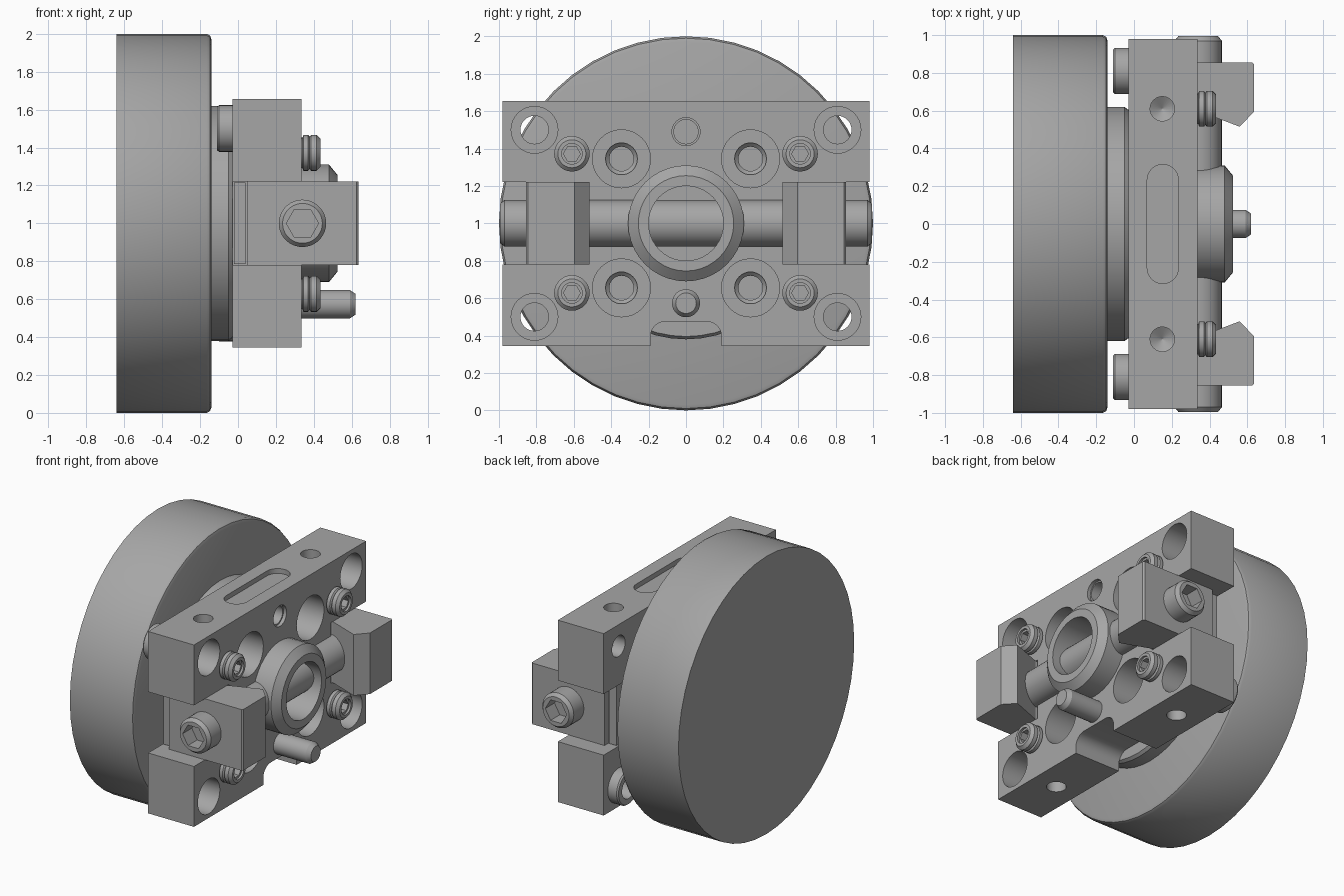
import bpy, bmesh
from math import cos, sin, pi, radians
from mathutils import Vector

cube = bpy.data.objects.get("Cube")
if cube:
    bpy.data.objects.remove(cube, do_unlink=True)

metal = bpy.data.materials.new("plain grey metal")
metal.use_nodes = True
GREY = (0.38, 0.38, 0.38, 1)
metal.diffuse_color = GREY
metal.node_tree.nodes["Principled BSDF"].inputs["Base Color"].default_value = GREY
SIDES = (-1, 1)


def finish(name, bm, smooth=True):
    bmesh.ops.recalc_face_normals(bm, faces=bm.faces)
    mesh = bpy.data.meshes.new(name)
    bm.to_mesh(mesh)
    bm.free()
    mesh.materials.append(metal)
    obj = bpy.data.objects.new(name, mesh)
    bpy.context.scene.collection.objects.link(obj)
    if smooth:
        shade(obj)
    return obj


def shade(obj):
    bpy.ops.object.select_all(action="DESELECT")
    obj.select_set(True)
    bpy.context.view_layer.objects.active = obj
    bpy.ops.object.shade_smooth_by_angle(angle=radians(32))


def lathe(name, profile, centre=(0, 0, 0), axis="x", sides=32, closed=False):
    """Turn (position, radius) points about the x, y or z axis."""
    bm = bmesh.new()
    rings = []
    for pos, r in profile:
        ring = []
        for i in range(sides):
            a, b = r * cos(2 * pi * i / sides), r * sin(2 * pi * i / sides)
            p = {"x": (pos, a, b), "y": (a, pos, b), "z": (a, b, pos)}[axis]
            ring.append(bm.verts.new(Vector(p) + Vector(centre)))
        rings.append(ring)
    pairs = list(zip(rings, rings[1:]))
    if closed:
        pairs.append((rings[-1], rings[0]))
    else:
        bm.faces.new(rings[0])
        bm.faces.new(rings[-1])
    for lower, upper in pairs:
        for i in range(sides):
            j = (i + 1) % sides
            bm.faces.new((lower[i], lower[j], upper[j], upper[i]))
    return finish(name, bm)


def box(name, x, y, z, round_edges=None, radius=0):
    """Box between limits, with the edges along one axis optionally rounded."""
    bm = bmesh.new()
    bmesh.ops.create_cube(bm, size=1)
    for v in bm.verts:
        v.co = [lim[0] + (c + 0.5) * (lim[1] - lim[0]) for c, lim in zip(v.co, (x, y, z))]
    if round_edges is not None:
        edges = [e for e in bm.edges
                 if abs((e.verts[0].co - e.verts[1].co).normalized()[round_edges]) > 0.9]
        bmesh.ops.bevel(bm, geom=edges, offset=radius, segments=8, profile=0.5, affect="EDGES")
    return finish(name, bm, False)


def cut(obj, cutters):
    for c in cutters:
        mod = obj.modifiers.new("cut", "BOOLEAN")
        mod.operation = "DIFFERENCE"
        mod.solver = "EXACT"
        mod.object = c
        c.hide_render = True
    bpy.context.view_layer.update()
    result = obj.evaluated_get(bpy.context.evaluated_depsgraph_get())
    mesh = bpy.data.meshes.new_from_object(result)
    obj.modifiers.clear()
    obj.data = mesh
    for c in cutters:
        bpy.data.objects.remove(c, do_unlink=True)
    shade(obj)


# Large disc and its raised hub
lathe("large_disc", [(-0.64, 1), (-0.165, 1), (-0.147, 0.99), (-0.14, 0.97)], (0, 0, 1), sides=48)
lathe("hub", [(-0.15, 0.62), (-0.05, 0.62), (-0.03, 0.605)], (0, 0, 1), sides=48)

# Mounting block with its holes, end slots and bottom notch
FRONT = 0.335
block = box("mounting_block", (-0.03, FRONT), (-0.98, 0.98), (0.345, 1.655))
cutters = [
    box("top_recess", (0.07, 0.235), (-0.315, 0.315), (1.62, 1.75), 2, 0.082),
    box("bottom_notch", (-0.1, 0.5), (-0.19, 0.19), (0.2, 0.475), 0, 0.08),
    lathe("middle_hole", [(0.1, 0.065), (0.31, 0.065), (0.31, 0.075), (0.5, 0.075)], (0, 0, 1.49)),
    lathe("centre_bore", [(0.1, 0.2), (0.5, 0.2)], (0, 0, 1), sides=40),
]
for s in SIDES:
    cutters.append(box("end_slot", (-0.2, 0.5), sorted((s * 0.58, s * 1.2)), (0.78, 1.22)))
    for t in SIDES:
        cutters += [
            lathe("corner_hole", [(-0.2, 0.075), (0.06, 0.075), (0.06, 0.125), (0.5, 0.125)],
                  (0, s * 0.81, 1 + t * 0.5)),
            lathe("counterbore", [(0.0, 0.065), (0.09, 0.065), (0.11, 0.085), (0.12, 0.085),
                                  (0.12, 0.155), (0.5, 0.155)], (0, s * 0.345, 1 + t * 0.345)),
            lathe("drilled_hole", [(t * 0.44, 0.002), (t * 0.48, 0.065), (t * 0.8, 0.065)],
                  (0.15, s * 0.61, 1), "z", 24),
        ]
cut(block, cutters)

# Centre ring
lathe("centre_ring", [(0.2, 0.2), (0.525, 0.2), (0.525, 0.255), (0.48, 0.31), (0.2, 0.31)],
      (0, 0, 1), sides=40, closed=True)
# Keep the ring from filling the bore, with a seat behind it
lathe("bore_floor", [(0.08, 0.21), (0.11, 0.21)], (0, 0, 1))

# Cross rod with a hexagonal socket at each end
rod = lathe("cross_rod", [(-0.995, 0.105), (-0.97, 0.125), (0.97, 0.125), (0.995, 0.105)],
            (0.34, 0, 1), "y", 36)
cut(rod, [lathe("socket", [(s * 0.89, 0.085), (s * 1.1, 0.085)], (0.34, 0, 1), "y", 6)
          for s in SIDES])

# Clamping jaws with a pointed inner edge, and the guide plate behind each
JAW = [(0.05, 0.855), (0.05, 0.59), (0.335, 0.6), (0.56, 0.515), (0.635, 0.595), (0.635, 0.845),
       (0.625, 0.855)]
for s, side in zip(SIDES, ("front", "back")):
    bm = bmesh.new()
    face = bm.faces.new([bm.verts.new((x, s * y, 0.78)) for x, y in JAW])
    top = bmesh.ops.extrude_face_region(bm, geom=[face])["geom"]
    bmesh.ops.translate(bm, vec=(0, 0, 0.44),
                        verts=[v for v in top if isinstance(v, bmesh.types.BMVert)])
    finish(side + "_jaw", bm, False)
    box(side + "_guide_plate", (-0.02, 0.04), sorted((s * 0.57, s * 0.82)), (0.785, 1.215))

# Four grooved socket bolts
for s, side in zip(SIDES, ("front", "back")):
    for t, level in zip(SIDES, ("lower", "upper")):
        at = (0, s * 0.61, 1 + t * 0.372)
        bolt = lathe(f"{side}_{level}_bolt",
                     [(0.25, 0.08), (0.34, 0.08), (0.345, 0.095), (0.37, 0.095), (0.378, 0.085),
                      (0.386, 0.095), (0.415, 0.095), (0.435, 0.075)], at, sides=28)
        cut(bolt, [lathe("rim", [(0.42, 0.055), (0.5, 0.055)], at, sides=24),
                   lathe("socket", [(0.34, 0.045), (0.5, 0.045)], at, sides=6)])

# Locating pin and the two rear sleeves on opposite corners
lathe("locating_pin", [(0.1, 0.075), (0.59, 0.075), (0.62, 0.055)], (0, 0, 0.573), sides=28)
for s, side in zip(SIDES, ("front", "back")):
    lathe(side + "_sleeve", [(-0.03, 0.075), (-0.11, 0.075), (-0.11, 0.115), (-0.1, 0.123),
                             (-0.03, 0.123)], (0, s * 0.81, 1 - s * 0.5), closed=True)
